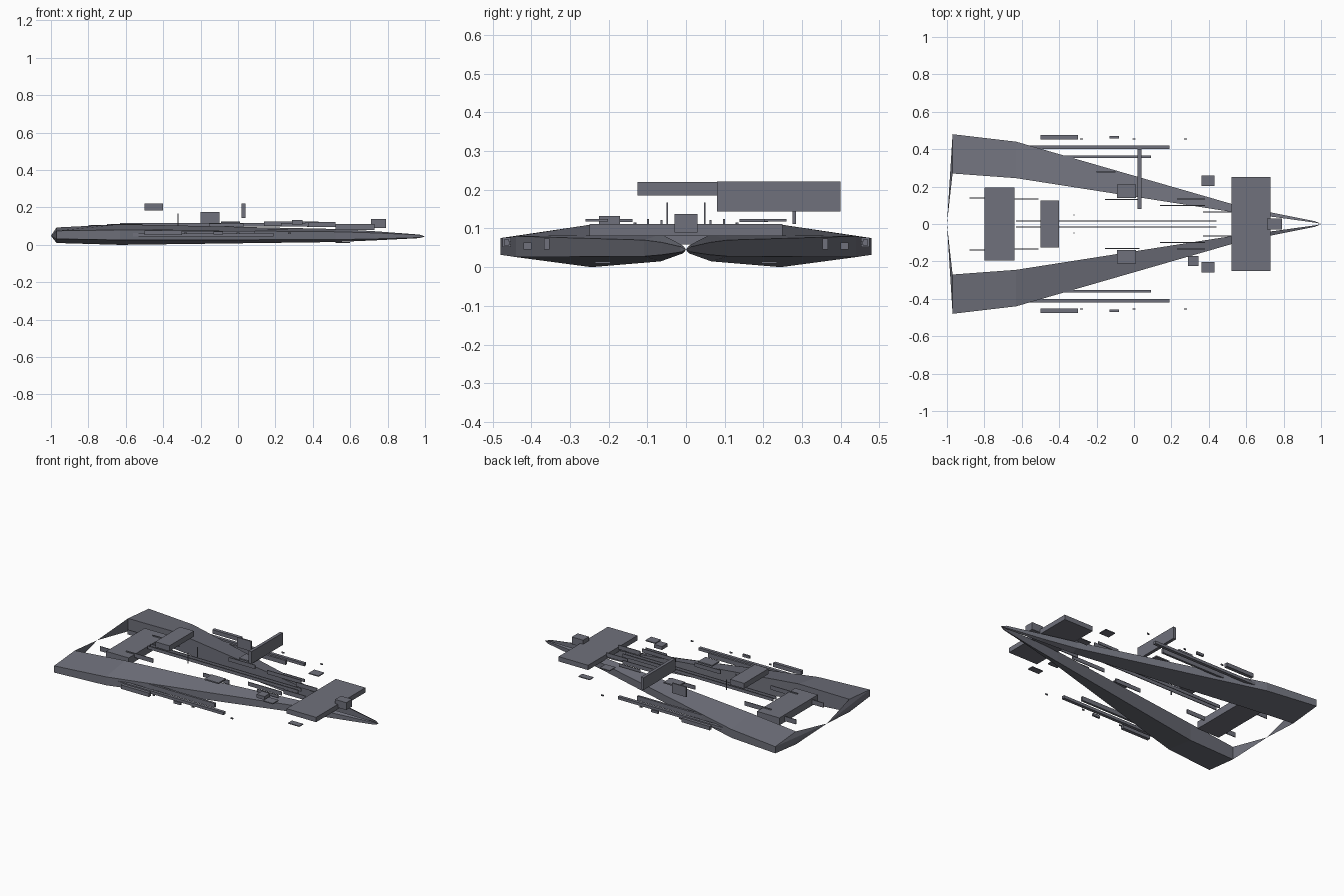
import bpy, bmesh

old = bpy.data.objects.get("Cube")
if old:
    bpy.data.objects.remove(old, do_unlink=True)

grey = bpy.data.materials.new("slate grey")
grey.use_nodes = True
COLOUR = (0.16, 0.165, 0.2, 1)
grey.diffuse_color = COLOUR
grey.node_tree.nodes["Principled BSDF"].inputs["Base Color"].default_value = COLOUR


def finish(name, bm):
    bmesh.ops.recalc_face_normals(bm, faces=bm.faces)
    mesh = bpy.data.meshes.new(name)
    bm.to_mesh(mesh)
    bm.free()
    mesh.materials.append(grey)
    obj = bpy.data.objects.new(name, mesh)
    bpy.context.collection.objects.link(obj)
    return obj


def mirror(obj):
    mod = obj.modifiers.new("mirror", 'MIRROR')
    mod.use_axis = (False, True, False)
    mod.use_mirror_merge = False


def box(name, xs, ys, zs, both=False):
    bm = bmesh.new()
    bmesh.ops.create_cube(bm, size=1)
    for v in bm.verts:
        for axis, (lo, hi) in enumerate((xs, ys, zs)):
            v.co[axis] = hi if v.co[axis] > 0 else lo
    obj = finish(name, bm)
    if both:
        mirror(obj)
    return obj


def fin(name, xs, y, zs, thick=0.005):
    # thin upright plate on both sides
    return box(name, xs, (y - thick / 2, y + thick / 2), zs, True)


# Hull arm: x, outer y, outer low/high z, inner y, inner low/high z
stations = [
    (-0.97, 0.48, 0.032, 0.075, 0.27, 0.01, 0.093),
    (-0.63, 0.44, 0.026, 0.08, 0.245, 0.0, 0.11),
    (0.52, 0.108, 0.028, 0.07, 0.065, 0.015, 0.085),
    (0.73, 0.062, 0.032, 0.064, 0.04, 0.024, 0.073),
    (0.97, 0.014, 0.039, 0.053, 0.007, 0.036, 0.055),
]
bm = bmesh.new()
rings = []
for x, yo, lo, ho, yi, li, hi in stations:
    rings.append([bm.verts.new((x, y, z)) for y, z in
                  ((yo, lo), (yo, ho), (yi, hi), (yi, li))])
for a, b in zip(rings, rings[1:]):
    for i in range(4):
        j = (i + 1) % 4
        bm.faces.new((a[i], a[j], b[j], b[i]))
# End fans meet on the centre line
for ring, tip in ((rings[0], (-1, 0, 0.048)), (rings[-1], (1, 0, 0.045))):
    apex = bm.verts.new(tip)
    for i in range(4):
        bm.faces.new((ring[i], ring[(i + 1) % 4], apex))
mirror(finish("hull_arm", bm))

# Central blocks
box("forward_slab", (0.52, 0.73), (-0.25, 0.25), (0.08, 0.111))
box("nose_block", (0.71, 0.79), (-0.03, 0.03), (0.09, 0.137))
box("rear_bridge", (-0.8, -0.64), (-0.195, 0.195), (0.058, 0.105))
box("raised_block", (-0.5, -0.4), (-0.125, 0.125), (0.185, 0.22))

# Upright panels on one side
box("cross_panel", (0.02, 0.04), (0.08, 0.4), (0.144, 0.222))
box("side_panel", (-0.2, -0.1), (0.275, 0.284), (0.112, 0.176))

# Deck plates and boxes
box("deck_plate", (-0.09, 0.01), (0.138, 0.212), (0.117, 0.125), True)
box("forward_plate", (0.36, 0.43), (0.202, 0.26), (0.118, 0.124), True)
box("deck_box", (0.29, 0.345), (-0.225, -0.17), (0.11, 0.132))
box("belly_plate", (0.52, 0.6), (0.195, 0.235), (0.009, 0.014), True)

# Long side bars
box("outer_bar", (-0.57, 0.19), (0.4, 0.42), (0.046, 0.064), True)
box("inner_bar", (-0.37, 0.09), (0.353, 0.367), (0.046, 0.074), True)
box("side_pod", (-0.5, -0.3), (0.453, 0.475), (0.052, 0.077), True)
box("small_side_pod", (-0.13, -0.08), (0.458, 0.47), (0.056, 0.072), True)
for x in (-0.28, 0.0, 0.275):
    box("side_stud", (x - 0.008, x + 0.008), (0.452, 0.458), (0.058, 0.066), True)

# Thin fins and rails along the trench
fin("centre_rail", (-0.63, 0.44), 0.015, (0.098, 0.118))
fin("tail_fin", (-0.88, -0.8), 0.14, (0.065, 0.095))
fin("rear_fin", (-0.7, -0.51), 0.133, (0.085, 0.112))
fin("middle_fin", (-0.155, 0.03), 0.13, (0.09, 0.115))
fin("forward_fin", (0.23, 0.38), 0.133, (0.098, 0.116))
fin("inner_fin", (0.14, 0.38), 0.098, (0.1, 0.124))
fin("neck_fin", (0.37, 0.52), 0.063, (0.095, 0.122))

# Antennas
fin("antenna", (-0.323, -0.318), 0.048, (0.1, 0.167), 0.004)
